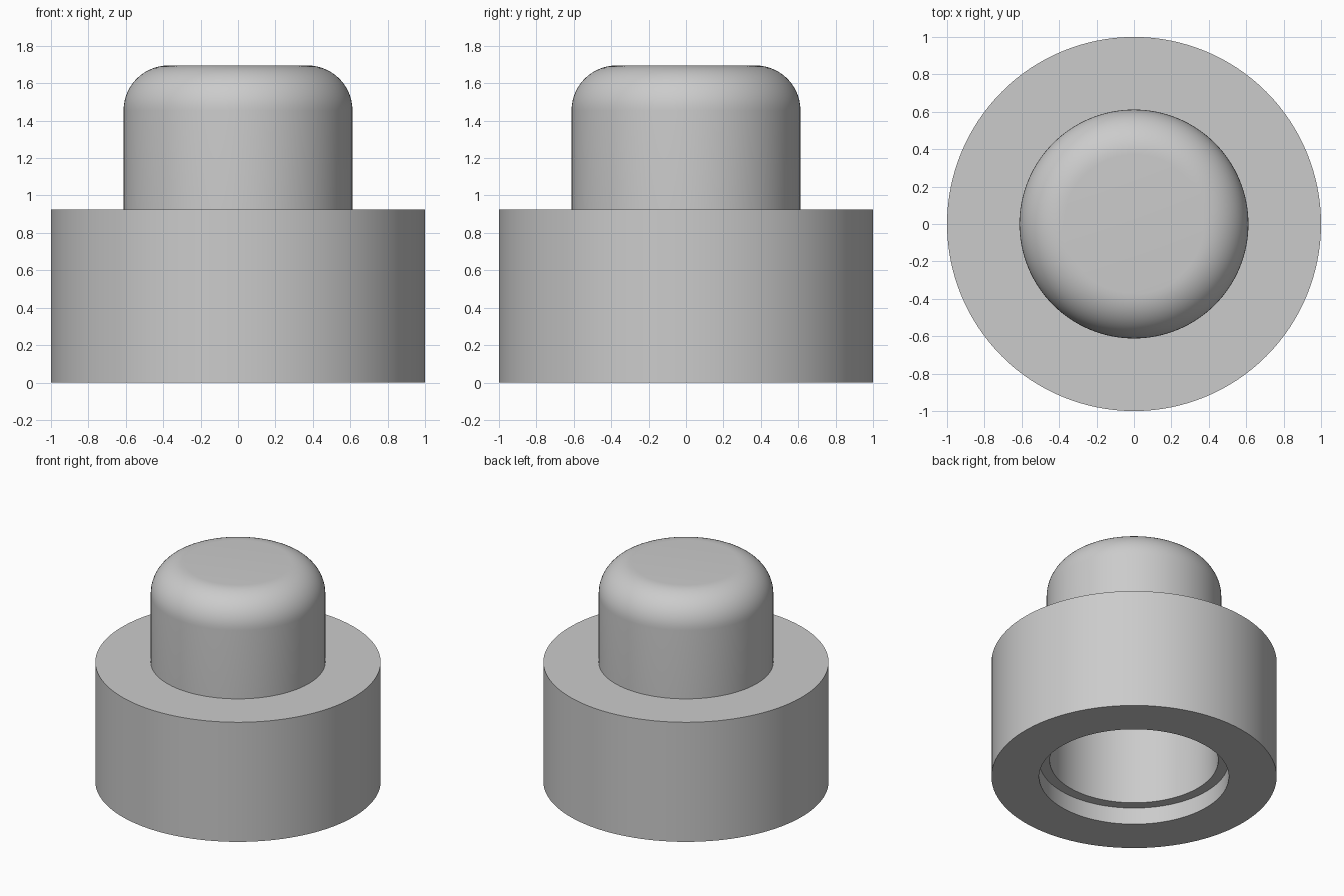
import bpy, bmesh, math

cube = bpy.data.objects.get("Cube")
if cube:
    bpy.data.objects.remove(cube, do_unlink=True)

SEGMENTS = 128
BODY_R, SHOULDER_Z = 1.0, 0.925
CAP_R, CAP_TOP, FILLET = 0.612, 1.695, 0.24
WALL = 0.022
BORE_R = CAP_R - WALL
RECESS_R, RECESS_Z = 0.665, 0.13

grey = bpy.data.materials.new("light_grey")
grey.use_nodes = True
colour = (0.6, 0.6, 0.6, 1)
grey.diffuse_color = colour
grey.node_tree.nodes["Principled BSDF"].inputs["Base Color"].default_value = colour


def rounded_corner(radius, top, fillet, steps=14):
    """Quarter-round points from the side wall up to the flat top."""
    angles = [math.pi / 2 * i / steps for i in range(steps + 1)]
    return [(radius - fillet + fillet * math.cos(a),
             top - fillet + fillet * math.sin(a)) for a in angles]


def revolve(name, profile, material):
    """Turn a (radius, height) profile around the z axis."""
    bm = bmesh.new()
    verts = [bm.verts.new((r, 0, z)) for r, z in profile]
    edges = [bm.edges.new(pair) for pair in zip(verts, verts[1:])]
    bmesh.ops.spin(bm, geom=verts + edges, cent=(0, 0, 0), axis=(0, 0, 1),
                   angle=math.tau, steps=SEGMENTS, use_merge=False)
    bmesh.ops.remove_doubles(bm, verts=bm.verts, dist=0.0001)
    bmesh.ops.recalc_face_normals(bm, faces=bm.faces)
    mesh = bpy.data.meshes.new(name)
    bm.to_mesh(mesh)
    bm.free()
    mesh.materials.append(material)
    obj = bpy.data.objects.new(name, mesh)
    bpy.context.collection.objects.link(obj)
    bpy.ops.object.select_all(action='DESELECT')
    obj.select_set(True)
    bpy.context.view_layer.objects.active = obj
    bpy.ops.object.shade_smooth_by_angle(angle=math.radians(30))
    return obj


# Outside: base ring, shoulder and rounded cap
outside = [(RECESS_R, 0), (BODY_R, 0), (BODY_R, SHOULDER_Z), (CAP_R, SHOULDER_Z)]
outside += rounded_corner(CAP_R, CAP_TOP, FILLET) + [(0, CAP_TOP)]

# Inside: hollow cap, bore and the stepped recess at the mouth
ceiling = CAP_TOP - WALL
inside = [(0, ceiling)] + rounded_corner(BORE_R, ceiling, FILLET - WALL)[::-1]
inside += [(BORE_R, RECESS_Z), (RECESS_R, RECESS_Z), (RECESS_R, 0)]

# The two halves meet at the mouth, so the wall is one closed solid
profile = inside + outside[1:]
revolve("hollow_stepped_cap", profile, grey)
